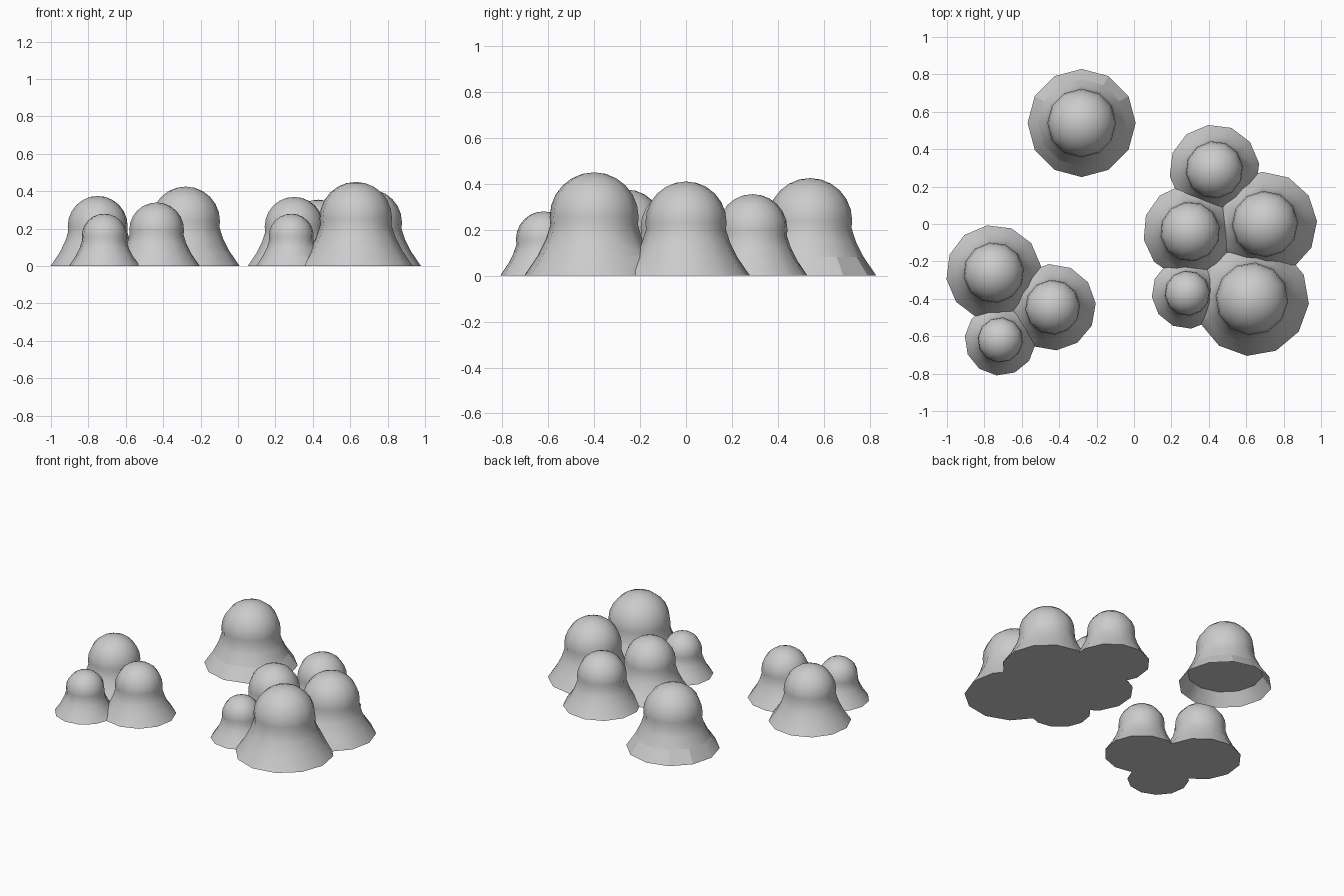
import bpy, bmesh
from math import sin, cos, pi, radians

cube = bpy.data.objects.get("Cube")
if cube:
    bpy.data.objects.remove(cube, do_unlink=True)

stone = bpy.data.materials.new("light_grey")
stone.use_nodes = True
grey = (0.6, 0.6, 0.6, 1)
stone.diffuse_color = grey
stone.node_tree.nodes["Principled BSDF"].inputs["Base Color"].default_value = grey

SIDES = 12
# Flared skirt, slim neck, then a spherical cap; unit height
PROFILE = [(0.68, 0), (0.55, 0.19), (0.47, 0.35), (0.425, 0.49)]
PROFILE += [(0.432 * cos(a * pi / 12), 0.568 + 0.432 * sin(a * pi / 12)) for a in range(6)]


def mound(name, x, y, height, turn, floor_ring=0):
    """Bell-shaped mound lathed from the profile."""
    bm = bmesh.new()
    rings = []
    for r, z in PROFILE:
        ring = []
        for i in range(SIDES):
            a = 2 * pi * i / SIDES + radians(turn)
            ring.append(bm.verts.new((x + r * height * cos(a), y + r * height * sin(a), z * height)))
        rings.append(ring)
    top = bm.verts.new((x, y, height))
    for low, high in zip(rings, rings[1:]):
        for i in range(SIDES):
            j = (i + 1) % SIDES
            bm.faces.new((low[i], low[j], high[j], high[i]))
    for i in range(SIDES):
        bm.faces.new((rings[-1][i], rings[-1][(i + 1) % SIDES], top))
    bm.faces.new(rings[floor_ring][::-1])
    mesh = bpy.data.meshes.new(name)
    bm.to_mesh(mesh)
    bm.free()
    mesh.materials.append(stone)
    obj = bpy.data.objects.new(name, mesh)
    bpy.context.collection.objects.link(obj)
    return obj


def select(obj):
    bpy.ops.object.select_all(action="DESELECT")
    obj.select_set(True)
    bpy.context.view_layer.objects.active = obj


def smooth(obj):
    select(obj)
    bpy.ops.object.shade_smooth_by_angle(angle=radians(40))


def cluster(name, mounds):
    """Fuse neighbouring mounds into one body."""
    parts = [mound(name, *m) for m in mounds]
    body = parts[0]
    select(body)
    for other in parts[1:]:
        mod = body.modifiers.new("fuse", "BOOLEAN")
        mod.operation = "UNION"
        mod.solver = "EXACT"
        mod.object = other
        bpy.ops.object.modifier_apply(modifier=mod.name)
        bpy.data.objects.remove(other, do_unlink=True)
    smooth(body)


# Group of five mounds: x, y, height, turn
cluster("left_mounds", [
    (0.63, -0.40, 0.45, -5),
    (0.70, 0.00, 0.41, 3),
    (0.30, -0.04, 0.37, 10),
    (0.43, 0.29, 0.355, 8),
    (0.285, -0.37, 0.28, 6),
])

# Group of three mounds
cluster("right_mounds", [
    (-0.75, -0.26, 0.375, 8),
    (-0.435, -0.445, 0.34, 5),
    (-0.715, -0.62, 0.28, -6),
])

# Lone mound with a raised floor and two inturned skirt panels at the back
lone = mound("back_mound", -0.28, 0.54, 0.425, 0, 1)
for face in lone.data.polygons:
    side = abs(face.center.x + 0.28)
    if face.center.z < 0.06 and face.center.y > 0.69 and side > 0.12:
        face.flip()
smooth(lone)
